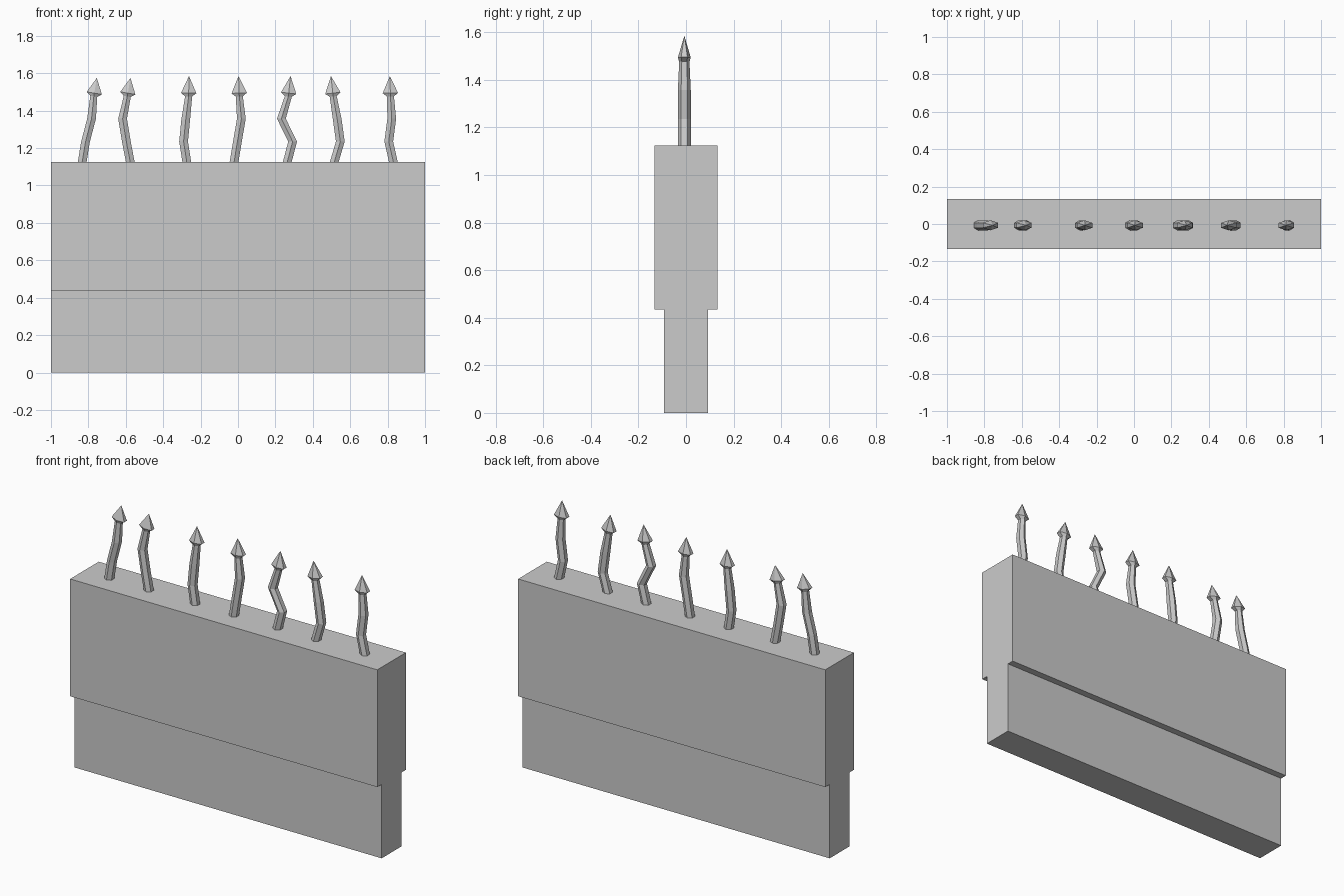
import bpy, bmesh, math
from mathutils import Vector

cube = bpy.data.objects.get("Cube")
if cube:
    bpy.data.objects.remove(cube, do_unlink=True)

grey = bpy.data.materials.new("plain_grey")
grey.use_nodes = True
colour = (0.6, 0.6, 0.6, 1)
grey.diffuse_color = colour
grey.node_tree.nodes["Principled BSDF"].inputs["Base Color"].default_value = colour


def finish(name, bm):
    bmesh.ops.recalc_face_normals(bm, faces=bm.faces[:])
    mesh = bpy.data.meshes.new(name)
    bm.to_mesh(mesh)
    bm.free()
    mesh.materials.append(grey)
    bpy.context.collection.objects.link(bpy.data.objects.new(name, mesh))


# Wall: stepped cross-section extruded along its length
def wall(half_base, half_top, step, top):
    bm = bmesh.new()
    side = [(half_base, 0), (half_base, step), (half_top, step), (half_top, top)]
    outline = side + [(-y, z) for y, z in reversed(side)]
    face = bm.faces.new([bm.verts.new((-1, y, z)) for y, z in outline])
    new = bmesh.ops.extrude_face_region(bm, geom=[face])["geom"]
    bmesh.ops.translate(bm, vec=(2, 0, 0),
                        verts=[v for v in new if isinstance(v, bmesh.types.BMVert)])
    finish("stepped_wall", bm)


SIDES = 6
SPIKE_Y = -0.007


# Hexagonal ring whose corners point front and back
def ring(bm, centre, across, rx, ry):
    verts = []
    for i in range(SIDES):
        a = math.tau * i / SIDES + math.pi / 2
        offset = across * (rx * math.cos(a)) + Vector((0, ry * math.sin(a), 0))
        verts.append(bm.verts.new(centre + offset))
    return verts


def bridge(bm, low, high):
    for i in range(SIDES):
        j = (i + 1) % SIDES
        bm.faces.new((low[i], low[j], high[j], high[i]))


# Crooked shaft with a flattened arrow head
def spike(name, xs, tip_z):
    r = 0.027
    heights = (1.12, 1.235, 1.357, 1.476)
    points = [Vector((x, SPIKE_Y, z)) for x, z in zip(xs, heights)]
    tip = Vector((xs[-1], SPIKE_Y, tip_z))
    axis = (tip - points[-1]).normalized()
    tilted = Vector((axis.z, 0, -axis.x))
    level = Vector((1, 0, 0))
    bm = bmesh.new()
    rings = [ring(bm, p, level, r, r) for p in points[:-1]]
    rings.append(ring(bm, points[-1], tilted, r * 0.8, r * 0.8))
    rings.append(ring(bm, points[-1] + axis * 0.018, tilted, r * 1.75, r))
    for low, high in zip(rings, rings[1:]):
        bridge(bm, low, high)
    bm.faces.new(rings[0])
    apex = bm.verts.new(tip)
    for i in range(SIDES):
        bm.faces.new((rings[-1][i], rings[-1][(i + 1) % SIDES], apex))
    finish(name, bm)


wall(0.092, 0.133, 0.435, 1.125)

# Each spike: x at base, two bends, head base and tip
bends = [
    (-0.834, -0.815, -0.783, -0.771, -0.755),
    (-0.575, -0.597, -0.617, -0.592, -0.575),
    (-0.273, -0.291, -0.279, -0.264, -0.262),
    (-0.022, -0.003, 0.018, 0.007, 0.003),
    (0.262, 0.292, 0.232, 0.269, 0.281),
    (0.513, 0.547, 0.530, 0.509, 0.497),
    (0.832, 0.806, 0.822, 0.815, 0.812),
]
for n, xs in enumerate(bends):
    spike(f"spike_{n + 1}", xs, 1.575 if n < 2 else 1.585)
